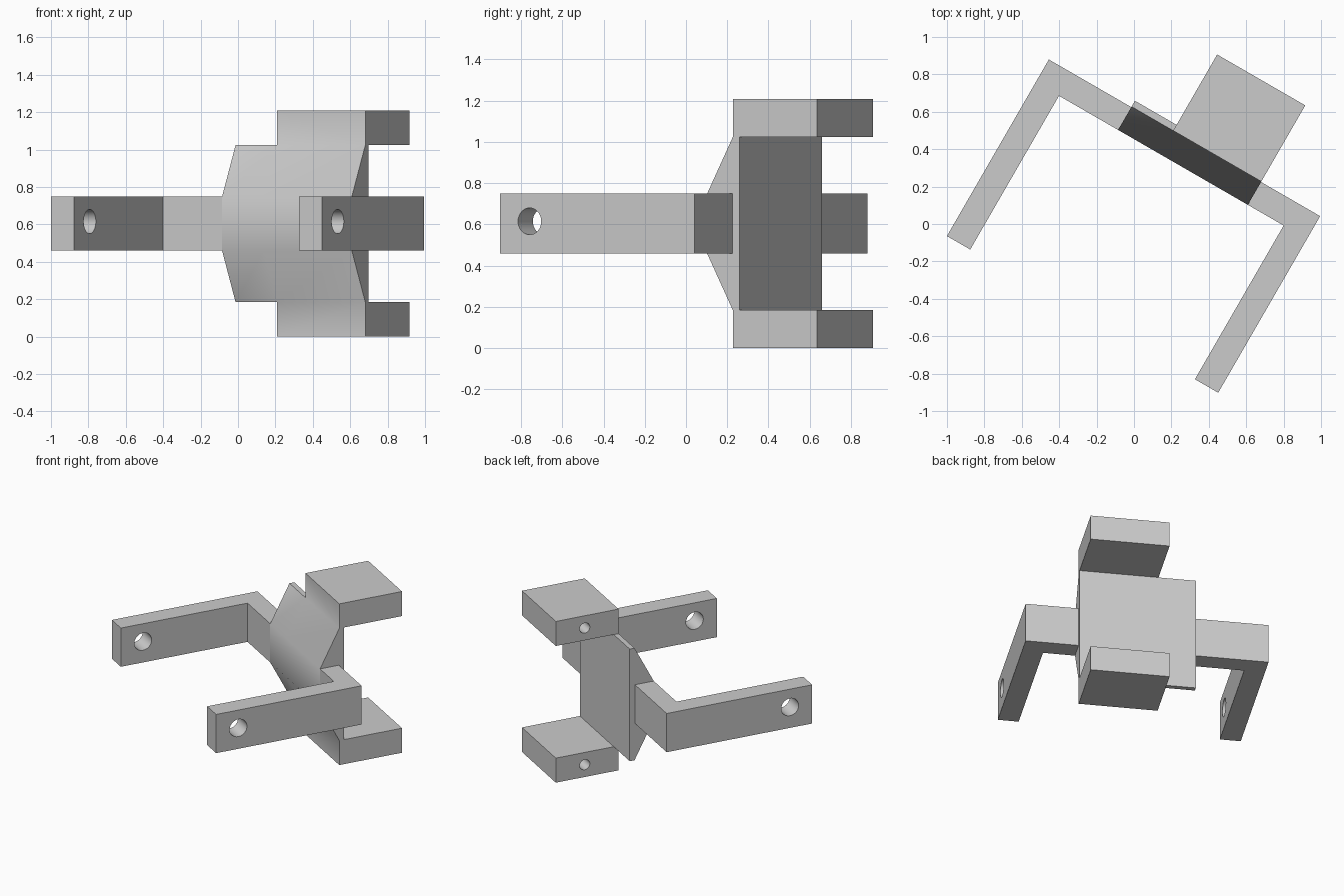
import bpy, bmesh, math
from collections import Counter
from mathutils import Matrix

cube = bpy.data.objects.get("Cube")
if cube:
    bpy.data.objects.remove(cube)

TURN = math.radians(-30)      # whole bracket is turned about z
MID = 0.604                   # mid height

grey = bpy.data.materials.new("plain grey")
grey.use_nodes = True
grey.diffuse_color = (0.6, 0.6, 0.6, 1)
grey.node_tree.nodes["Principled BSDF"].inputs["Base Color"].default_value = (0.6, 0.6, 0.6, 1)


def make_object(name, bm):
    bmesh.ops.recalc_face_normals(bm, faces=bm.faces)
    mesh = bpy.data.meshes.new(name)
    bm.to_mesh(mesh)
    bm.free()
    obj = bpy.data.objects.new(name, mesh)
    obj.rotation_euler.z = TURN
    mesh.materials.append(grey)
    bpy.context.collection.objects.link(obj)
    return obj


def solid_from_prisms(name, prisms):
    """Join prisms that share whole faces, dropping the shared ones."""
    bm, verts, loops = bmesh.new(), {}, []
    for near, far in prisms:
        loops += [near, far]
        n = len(near)
        for i in range(n):
            j = (i + 1) % n
            loops.append([near[i], near[j], far[j], far[i]])
    count = Counter(frozenset(l) for l in loops)
    for loop in loops:
        if count[frozenset(loop)] == 1:
            for p in loop:
                if p not in verts:
                    verts[p] = bm.verts.new(p)
            bm.faces.new([verts[p] for p in loop])
    return make_object(name, bm)


def drill(obj, start, end, y, z, radius):
    """Cut a round hole running along the local x axis."""
    bm = bmesh.new()
    place = Matrix.Translation(((start + end) / 2, y, z)) @ Matrix.Rotation(math.pi / 2, 4, 'Y')
    bmesh.ops.create_cone(bm, cap_ends=True, segments=32, radius1=radius, radius2=radius,
                          depth=abs(end - start), matrix=place)
    cutter = make_object("hole_cutter", bm)
    cutter.hide_render = True
    mod = obj.modifiers.new("hole", 'BOOLEAN')
    mod.operation, mod.solver, mod.object = 'DIFFERENCE', 'EXACT', cutter
    select(obj)
    bpy.ops.object.modifier_apply(modifier=mod.name)
    bpy.data.objects.remove(cutter)


def select(obj):
    bpy.context.view_layer.update()
    bpy.ops.object.select_all(action='DESELECT')
    obj.select_set(True)
    bpy.context.view_layer.objects.active = obj


def finish(obj):
    select(obj)
    bpy.ops.object.shade_smooth_by_angle(angle=math.radians(30))


# Central body: bevelled plate with a block above and below at the back
X0, X1, X2 = -0.325, -0.068, 0.476
FRONT, FACE, BACK, END = 0.393, 0.537, 0.573, 1.007
HALF, FLAT, TOP = 0.42, 0.145, 0.604


def section(x, profile):
    return [(x, y, MID + z) for y, z in profile]


plate = [(FACE, -HALF), (FRONT, -FLAT), (FRONT, FLAT), (FACE, HALF), (BACK, HALF), (BACK, -HALF)]
prisms = [(section(a, plate), section(b, plate)) for a, b in ((X0, X1), (X1, X2))]
for s in (1, -1):
    block = [(FACE, s * HALF), (BACK, s * HALF), (END, s * HALF), (END, s * TOP), (FACE, s * TOP)]
    prisms.append((section(X1, block), section(X2, block)))
body = solid_from_prisms("body_plate_and_blocks", prisms)
for s in (1, -1):
    drill(body, X1 - 0.1, X1 + 0.27, 0.79, MID + s * (HALF + TOP) / 2, 0.038)
finish(body)

# L-shaped arms reaching forward from both sides of the plate
BAR_BACK, TIP = 0.534, -0.556
for name, root, inner, outer in (("right_arm", X0, -0.69, -0.834), ("left_arm", X2, 0.697, 0.841)):
    outline = [(root, FRONT), (inner, FRONT), (inner, TIP),
               (outer, TIP), (outer, BAR_BACK), (root, BAR_BACK)]
    low, high = [[(x, y, MID + z) for x, y in outline] for z in (-FLAT, FLAT)]
    arm = solid_from_prisms(name, [(low, high)])
    middle = (inner + outer) / 2
    drill(arm, middle - 0.15, middle + 0.15, -0.39, 0.615, 0.065)
    finish(arm)
